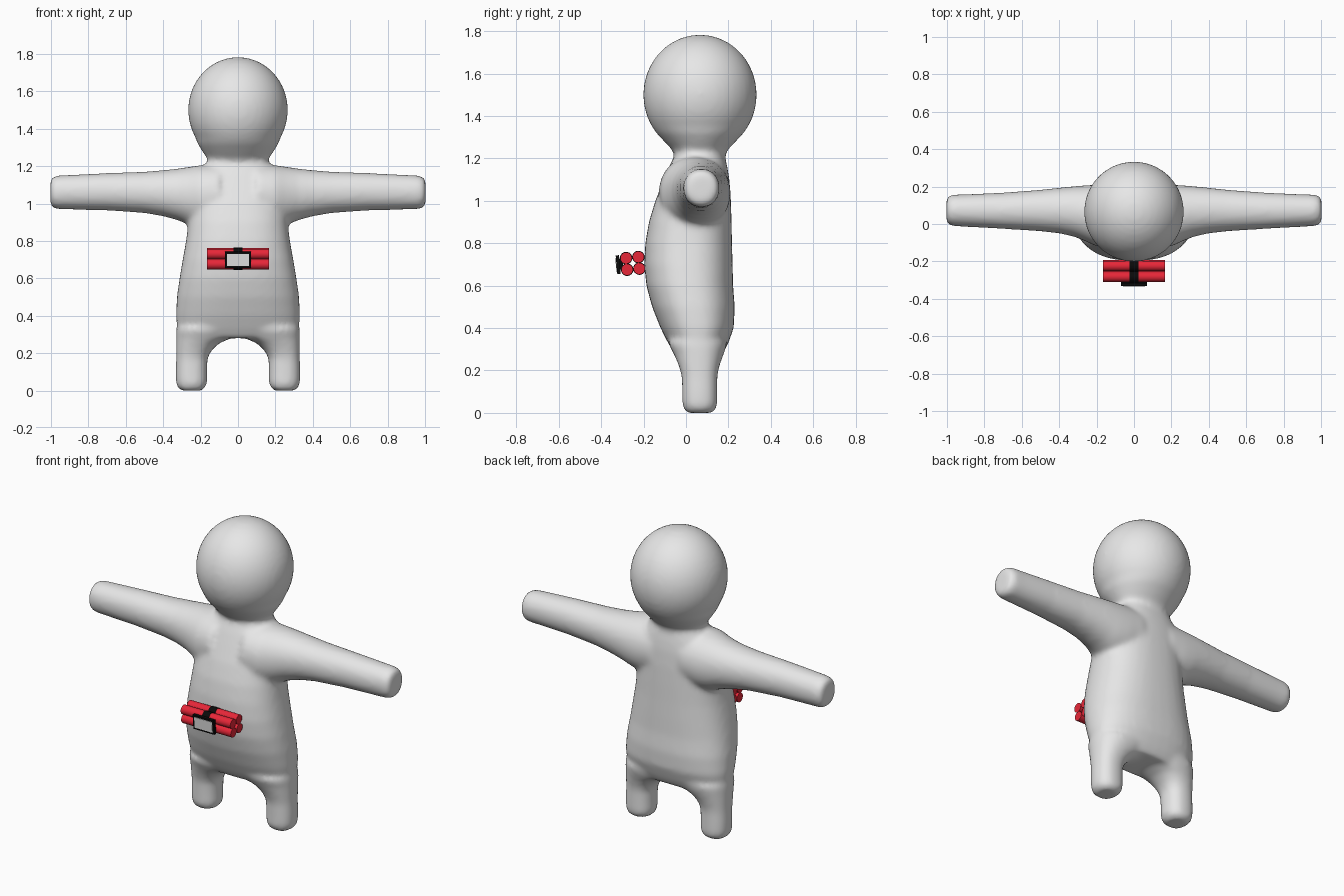
import bpy, bmesh, math
from mathutils import Matrix, Vector

if "Cube" in bpy.data.objects:
    bpy.data.objects.remove(bpy.data.objects["Cube"])


def material(name, rgb):
    m = bpy.data.materials.new(name)
    m.diffuse_color = (*rgb, 1)
    m.use_nodes = True
    m.node_tree.nodes["Principled BSDF"].inputs["Base Color"].default_value = m.diffuse_color
    return m


GREY = material("light_grey", (0.8, 0.8, 0.8))
RED = material("red", (0.8, 0.02, 0.04))
BLACK = material("black", (0.003, 0.003, 0.003))


def finish(bm, name, mat):
    bmesh.ops.recalc_face_normals(bm, faces=bm.faces)
    me = bpy.data.meshes.new(name)
    bm.to_mesh(me)
    bm.free()
    ob = bpy.data.objects.new(name, me)
    ob.data.materials.append(mat)
    bpy.context.collection.objects.link(ob)
    return ob


def loft(bm, sections, place, power=2.0, n=40):
    """Skin rounded sections (t, u_min, u_max, v_min, v_max) along t."""
    rings = []
    for t, u0, u1, v0, v1 in sections:
        ring = []
        for i in range(n):
            a = 2 * math.pi * i / n
            c, s = math.cos(a), math.sin(a)
            u = (u0 + u1) / 2 + (u1 - u0) / 2 * math.copysign(abs(c) ** (2 / power), c)
            v = (v0 + v1) / 2 + (v1 - v0) / 2 * math.copysign(abs(s) ** (2 / power), s)
            ring.append(bm.verts.new(place(t, u, v)))
        rings.append(ring)
    for a, b in zip(rings, rings[1:]):
        for i in range(n):
            j = (i + 1) % n
            bm.faces.new((a[i], a[j], b[j], b[i]))
    bm.faces.new(rings[0][::-1])
    bm.faces.new(rings[-1])


body = bmesh.new()

# Torso: height, half width, front, back
torso = [(0.28, 0.30, -0.055, 0.175), (0.33, 0.325, -0.085, 0.20), (0.4, 0.332, -0.12, 0.225),
         (0.5, 0.327, -0.16, 0.23), (0.6, 0.313, -0.187, 0.222), (0.7, 0.296, -0.197, 0.22),
         (0.8, 0.278, -0.192, 0.217), (0.9, 0.265, -0.175, 0.215), (1.0, 0.255, -0.145, 0.212),
         (1.1, 0.235, -0.105, 0.205), (1.16, 0.205, -0.08, 0.195), (1.21, 0.17, -0.055, 0.183),
         (1.26, 0.15, -0.045, 0.17)]
loft(body, [(z, -w, w, f, b) for z, w, f, b in torso], lambda t, u, v: (u, v, t), 2.4)

# Head: ball that tapers into the neck
head = [(1.2, 0.155, 0.115), (1.24, 0.163, 0.13), (1.27, 0.185, 0.16), (1.32, 0.217, 0.207)]
for k in range(0, 15):
    a = math.radians(-32 + k * 8.5)
    head.append((1.5 + 0.283 * math.sin(a), 0.267 * math.cos(a), 0.268 * math.cos(a)))
loft(body, [(z, -w, w, 0.066 - d, 0.066 + d) for z, w, d in head], lambda t, u, v: (u, v, t))

# Arms and legs, mirrored
arm = [(0.1, -0.13, 0.21, 0.88, 1.21), (0.2, -0.12, 0.21, 0.87, 1.205), (0.26, -0.092, 0.207, 0.885, 1.196),
       (0.32, -0.068, 0.202, 0.91, 1.187), (0.4, -0.05, 0.194, 0.932, 1.178), (0.5, -0.039, 0.183, 0.949, 1.17),
       (0.7, -0.026, 0.168, 0.963, 1.163), (0.9, -0.015, 0.159, 0.968, 1.153),
       (0.975, -0.011, 0.157, 0.97, 1.149), (1.003, 0.005, 0.14, 0.987, 1.132)]
leg = [(0.0, 0.195, 0.305, 0.005, 0.125), (0.015, 0.175, 0.322, -0.01, 0.14), (0.04, 0.165, 0.332, -0.017, 0.148),
       (0.1, 0.165, 0.333, -0.018, 0.148), (0.17, 0.163, 0.331, -0.02, 0.148), (0.21, 0.145, 0.331, -0.03, 0.155),
       (0.25, 0.105, 0.331, -0.045, 0.167), (0.275, 0.05, 0.331, -0.057, 0.178), (0.33, 0.0, 0.331, -0.085, 0.195)]
for side in (-1, 1):
    loft(body, arm, lambda t, u, v: (side * t, u, v), 2.1)
    loft(body, leg, lambda t, u, v: (side * u, v, t), 2.3)

figure = finish(body, "body", GREY)
# Fuse the limbs into one soft skin
remesh = figure.modifiers.new("fuse", 'REMESH')
remesh.mode = 'VOXEL'
remesh.voxel_size = 0.014
remesh.use_smooth_shade = True
soften = figure.modifiers.new("soften", 'SMOOTH')
soften.factor = 0.5
soften.iterations = 10

# Bundle on the belly, tilted slightly forward
TILT = Matrix.Translation(Vector((0, -0.251, 0.705))) @ Matrix.Rotation(math.radians(5), 4, 'X')


def rods(name, mat, radius, length):
    bm = bmesh.new()
    for y in (-0.029, 0.029):
        for z in (-0.0275, 0.0275):
            bmesh.ops.create_cone(bm, cap_ends=True, segments=20, radius1=radius, radius2=radius, depth=length,
                                  matrix=TILT @ Matrix.Translation((0, y, z)) @ Matrix.Rotation(math.pi / 2, 4, 'Y'))
    ob = finish(bm, name, mat)
    bpy.context.view_layer.objects.active = ob
    ob.select_set(True)
    bpy.ops.object.shade_smooth_by_angle(angle=math.radians(40))
    ob.select_set(False)


def boxes(name, mat, parts):
    bm = bmesh.new()
    for loc, size in parts:
        bmesh.ops.create_cube(bm, size=1, matrix=TILT @ Matrix.Translation(loc) @ Matrix.Diagonal((*size, 1)))
    finish(bm, name, mat)


rods("tubes", RED, 0.0275, 0.33)
rods("strap", BLACK, 0.0295, 0.046)
# Panel with a thin screen, joined to the strap by a short mount
boxes("panel", BLACK, [((0, -0.069, 0), (0.14, 0.016, 0.088)), ((0, -0.056, 0), (0.046, 0.02, 0.05))])
boxes("screen", GREY, [((0, -0.078, 0), (0.118, 0.004, 0.066))])
